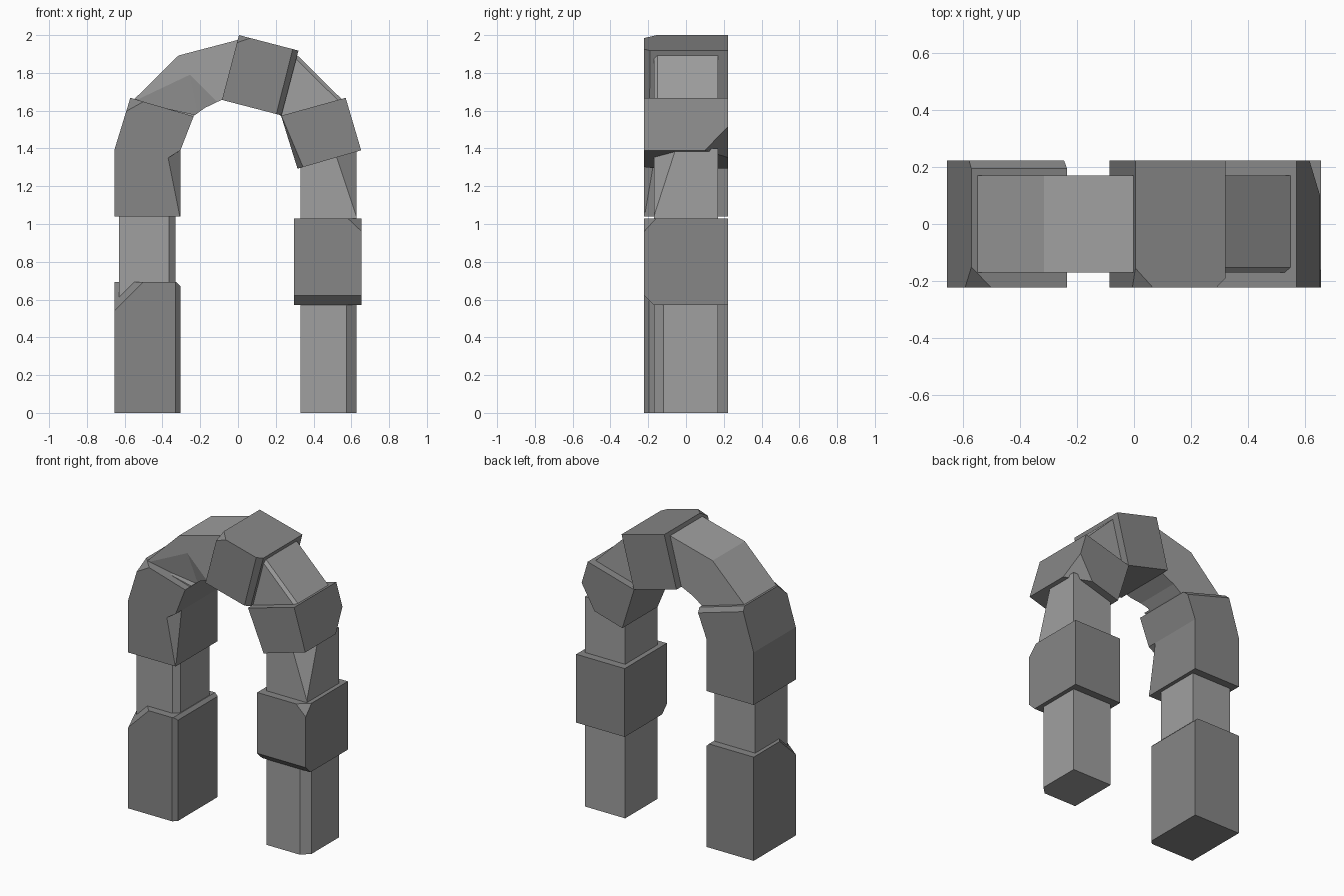
import bpy, bmesh
from mathutils import Vector

if "Cube" in bpy.data.objects:
    bpy.data.objects.remove(bpy.data.objects["Cube"])

BIG, SMALL = 0.222, 0.17      # half depths of proud and recessed stones


def material(name, value):
    mat = bpy.data.materials.new(name)
    mat.diffuse_color = (value, value, value, 1)
    mat.use_nodes = True
    mat.node_tree.nodes["Principled BSDF"].inputs["Base Color"].default_value = mat.diffuse_color
    return mat


DARK = material("dark_stone", 0.24)
LIGHT = material("light_stone", 0.35)


def make_object(name, bm, mat=None):
    mesh = bpy.data.meshes.new(name)
    bmesh.ops.recalc_face_normals(bm, faces=bm.faces)
    bm.to_mesh(mesh)
    bm.free()
    if mat:
        mesh.materials.append(mat)
    ob = bpy.data.objects.new(name, mesh)
    bpy.context.collection.objects.link(ob)
    return ob


def block(name, profile, depth, cuts=()):
    """Extrude an x/z profile along y, then slice off corners by 3-point planes."""
    bm = bmesh.new()
    face = bm.faces.new([bm.verts.new((x, -depth, z)) for x, z in profile])
    ext = bmesh.ops.extrude_face_region(bm, geom=[face])
    bmesh.ops.translate(bm, vec=(0, 2 * depth, 0),
                        verts=[v for v in ext["geom"] if isinstance(v, bmesh.types.BMVert)])
    # the extrusion keeps or drops the start face; make sure it is closed
    bmesh.ops.holes_fill(bm, edges=[e for e in bm.edges if e.is_boundary])
    for cut in cuts:
        a, b, c = (Vector(p) for p in cut)
        n = (b - a).cross(c - a).normalized()
        centre = sum((v.co for v in bm.verts), Vector()) / len(bm.verts)
        if (centre - a).dot(n) > 0:
            n = -n
        bmesh.ops.bisect_plane(bm, geom=bm.verts[:] + bm.edges[:] + bm.faces[:],
                               plane_co=a, plane_no=n, clear_outer=True)
        bmesh.ops.holes_fill(bm, edges=[e for e in bm.edges if e.is_boundary])
    return make_object(name, bm, DARK if depth == BIG else LIGHT)


def rect(x0, x1, z0, z1):
    return [(x0, z0), (x1, z0), (x1, z1), (x0, z1)]


def chip(ob, points):
    """Knock a concave chip out of a stone with a hull-shaped cutter."""
    bm = bmesh.new()
    for p in points:
        bm.verts.new(p)
    bmesh.ops.convex_hull(bm, input=bm.verts[:])
    cutter = make_object(ob.name + "_cutter", bm, ob.data.materials[0])
    cutter.hide_render = True
    cutter.hide_viewport = True
    cutter.display_type = 'WIRE'
    mod = ob.modifiers.new("chip", 'BOOLEAN')
    mod.operation, mod.object, mod.solver = 'DIFFERENCE', cutter, 'EXACT'


# Left pillar
block("left_base_stone", rect(-0.655, -0.305, 0, 0.692), BIG, [
    ((-0.655, -BIG, 0.54), (-0.505, -BIG, 0.69), (-0.655, -0.055, 0.69)),
    ((-0.33, -BIG, 0), (-0.33, -BIG, 1), (-0.305, -0.197, 0)),
    ((-0.325, 0, 0.692), (-0.325, 0.1, 0.692), (-0.305, 0, 0.672))])
block("left_middle_stone", rect(-0.63, -0.33, 0.5, 1.06), SMALL, [
    ((-0.365, -SMALL, 0), (-0.365, -SMALL, 1), (-0.33, -0.135, 0))])

# Left shoulder, with a chip under the bend
shoulder = block("left_shoulder_stone", [
    (-0.655, 1.04), (-0.305, 1.04), (-0.305, 1.39), (-0.235, 1.57),
    (-0.57, 1.668), (-0.655, 1.39)], BIG, [
    ((-0.595, -BIG, 1.595), (-0.50, -BIG, 1.648), (-0.572, -0.15, 1.668)),
    ((-0.57, 0.195, 1.668), (-0.235, 0.195, 1.57), (-0.577, BIG, 1.642))])
chip(shoulder, [(-0.37, -BIG, 1.35), (-0.308, -BIG, 1.04), (-0.305, -0.16, 1.39),
                (-0.37, -0.26, 1.35), (-0.308, -0.26, 1.04),
                (-0.26, -0.26, 1.418), (-0.26, -0.12, 1.418)])

# Left arch stone, dented on the front inner edge
arch = block("left_arch_stone", [
    (-0.55, 1.64), (-0.27, 1.55), (-0.23, 1.575), (-0.175, 1.615), (-0.07, 1.665),
    (0.02, 1.98), (-0.315, 1.892), (-0.55, 1.66)], SMALL)
rim = [(-0.255, 1.79), (-0.11, 1.645), (-0.55, 1.65), (-0.21, 1.575)]
chip(arch, [(x, -SMALL, z) for x, z in rim[:3]] + [(-0.21, -0.12, 1.575)]
     + [(x, -0.25, z) for x, z in rim])

# Keystone
block("keystone", [(-0.085, 1.657), (0.23, 1.575), (0.32, 1.918), (0.005, 2.0)], BIG, [
    ((-0.005, -BIG, 1.96), (0.065, -BIG, 1.984), (0.005, -0.155, 2.0)),
    ((0.29, -BIG, 1.926), (0.203, -BIG, 1.582), (0.32, -0.19, 1.918))])

# Right arch stone with chamfered outer front edge
block("right_arch_stone", [
    (0.17, 1.615), (0.27, 1.54), (0.55, 1.64), (0.55, 1.66), (0.315, 1.892),
    (0.28, 1.90)], SMALL, [
    ((0.315, -0.152, 1.892), (0.55, -0.152, 1.66), (0.302, -SMALL, 1.879))])

# Right shoulder stone
block("right_shoulder_stone", [
    (0.228, 1.573), (0.315, 1.293), (0.652, 1.39), (0.57, 1.668)], BIG, [
    ((0.652, 0.10, 1.39), (0.615, BIG, 1.515), (0.52, BIG, 1.352)),
    ((0.23, -BIG, 1.573), (0.345, -BIG, 1.30), (0.315, -0.15, 1.293))])

# Right pillar
block("right_upper_stone", rect(0.33, 0.627, 1.0, 1.40), SMALL, [
    ((0.627, -SMALL, 1.04), (0.52, -SMALL, 1.36), (0.627, -0.06, 1.38))])
block("right_middle_stone", rect(0.297, 0.655, 0.572, 1.028), BIG, [
    ((0.583, -BIG, 1.028), (0.655, -BIG, 0.96), (0.655, -0.16, 1.028)),
    ((0, -BIG, 0.622), (1, -BIG, 0.622), (0, -0.172, 0.572))])
block("right_base_stone", rect(0.33, 0.627, 0, 0.60), SMALL, [
    ((0.575, -SMALL, 0), (0.575, -SMALL, 1), (0.627, -0.12, 0))])
